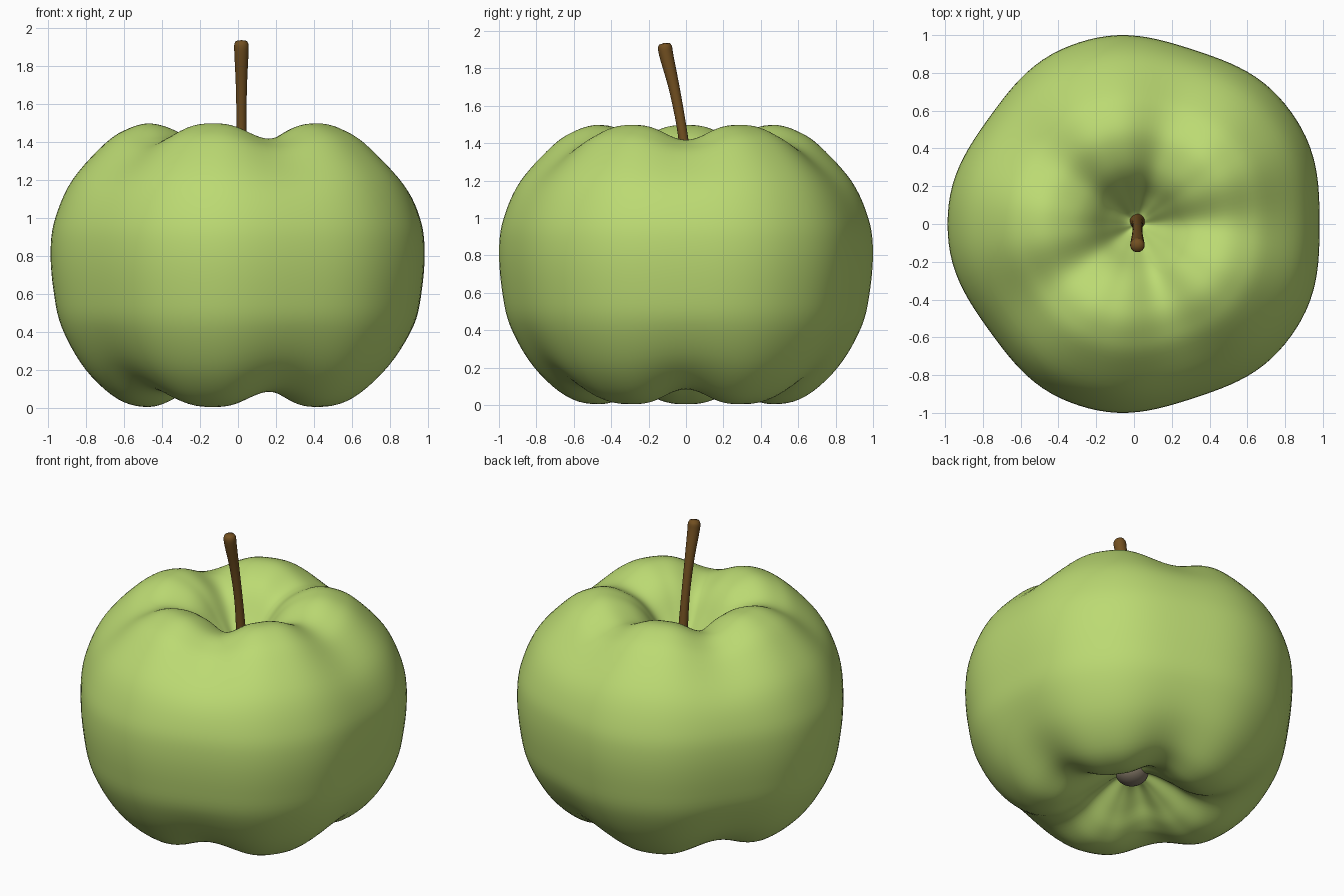
import bpy, bmesh, math
from mathutils import Vector

if "Cube" in bpy.data.objects:
    bpy.data.objects.remove(bpy.data.objects["Cube"])

AXIS_X = 0.018   # core sits slightly off centre because of the five lobes


def material(name, rgb):
    m = bpy.data.materials.new(name)
    m.diffuse_color = (*rgb, 1)
    m.use_nodes = True
    m.node_tree.nodes["Principled BSDF"].inputs["Base Color"].default_value = m.diffuse_color
    return m


def finish(name, bm, mat):
    bmesh.ops.recalc_face_normals(bm, faces=bm.faces[:])
    me = bpy.data.meshes.new(name)
    bm.to_mesh(me)
    bm.free()
    for p in me.polygons:
        p.use_smooth = True
    me.materials.append(mat)
    ob = bpy.data.objects.new(name, me)
    bpy.context.collection.objects.link(ob)
    return ob


def spline(points, steps):
    """Catmull-Rom curve through the points."""
    pts = [Vector(p) for p in points]
    ext = [2 * pts[0] - pts[1]] + pts + [2 * pts[-1] - pts[-2]]
    out = []
    for a, b, c, d in zip(ext, ext[1:], ext[2:], ext[3:]):
        for i in range(steps):
            t = i / steps
            out.append(0.5 * (2 * b + (c - a) * t + (2 * a - 5 * b + 4 * c - d) * t * t
                              + (3 * b - a - 3 * c + d) * t ** 3))
    return out + [pts[-1]]


def loft(bm, rings, start, end):
    rows = [[bm.verts.new(p) for p in ring] for ring in rings]
    n = len(rows[0])
    for a, b in zip(rows, rows[1:]):
        for i in range(n):
            bm.faces.new((a[i], a[(i + 1) % n], b[(i + 1) % n], b[i]))
    for row, tip in ((rows[0], start), (rows[-1], end)):
        v = bm.verts.new(tip)
        for i in range(n):
            bm.faces.new((row[i], row[(i + 1) % n], v))


# Apple body: revolved profile with five lobes
profile = [(0.0, 1.12), (0.06, 1.14), (0.15, 1.25), (0.25, 1.385), (0.35, 1.46), (0.48, 1.497),
           (0.60, 1.468), (0.72, 1.39), (0.89, 1.20), (0.98, 1.0), (1.005, 0.83), (0.99, 0.62),
           (0.945, 0.42), (0.82, 0.20), (0.65, 0.045), (0.49, 0.004), (0.36, 0.045),
           (0.25, 0.13), (0.12, 0.22), (0.0, 0.26)]
curve = spline(profile, 5)
SEG = 120
rings = []
for r, z in curve[1:-1]:
    ring = []
    for i in range(SEG):
        a = 2 * math.pi * i / SEG
        valley = ((1 - math.cos(5 * (a - math.pi))) / 2) ** 1.5
        weight = math.sin(math.pi * min(r, 1.0))
        rr = r * (1 - 0.04 * valley)
        dz = 0.08 * valley * weight * max(-1, min(1, (z - 0.78) / 0.4))
        ring.append((AXIS_X + rr * math.cos(a), 1.005 * rr * math.sin(a), z - dz))
    rings.append(ring)
bm = bmesh.new()
loft(bm, rings, (AXIS_X, 0, 1.12), (AXIS_X, 0, 0.26))
finish("apple_body", bm, material("green_skin", (0.50, 0.70, 0.17)))

# Stem: bent tube (y, z, radius), thicker at both ends
path = spline([(0.015, 1.08, 0.045), (0.01, 1.2, 0.032), (-0.018, 1.45, 0.026),
               (-0.06, 1.68, 0.029), (-0.103, 1.86, 0.037), (-0.112, 1.91, 0.038),
               (-0.115, 1.93, 0.03)], 5)
rings = []
for k, (y, z, r) in enumerate(path):
    p, q = path[max(k - 1, 0)], path[min(k + 1, len(path) - 1)]
    t = Vector((q[0] - p[0], q[1] - p[1])).normalized()
    rings.append([(AXIS_X + r * math.cos(a), y + r * math.sin(a) * t.y, z - r * math.sin(a) * t.x)
                  for a in (2 * math.pi * i / 24 for i in range(24))])
bm = bmesh.new()
loft(bm, rings, (AXIS_X, 0.015, 1.08), (AXIS_X, -0.116, 1.936))
finish("stem", bm, material("brown_stem", (0.17, 0.08, 0.015)))

# Calyx: dry blossom end in the lower hollow
bm = bmesh.new()
bmesh.ops.create_uvsphere(bm, u_segments=32, v_segments=16, radius=0.1)
bmesh.ops.scale(bm, vec=(1, 1, 0.8), verts=bm.verts[:])
bmesh.ops.translate(bm, vec=(AXIS_X, 0, 0.26), verts=bm.verts[:])
finish("calyx", bm, material("grey_brown_calyx", (0.22, 0.18, 0.13)))
